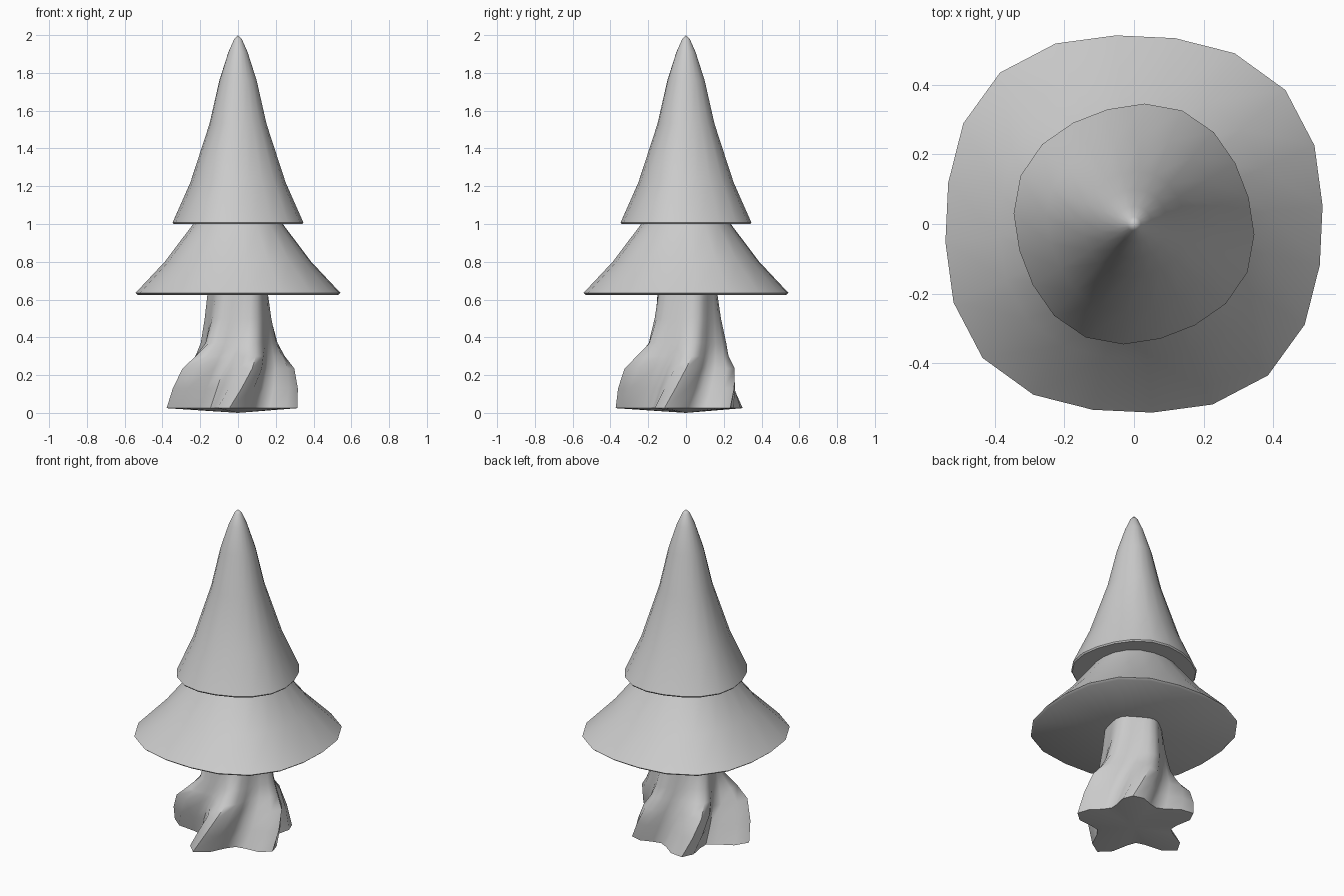
import bpy, bmesh
from math import sin, cos, radians, pi

if "Cube" in bpy.data.objects:
    bpy.data.objects.remove(bpy.data.objects["Cube"])


def loft(name, rings, low, high):
    """Skin a stack of point rings, capped by a fan to the low and high points."""
    bm = bmesh.new()
    loops = [[bm.verts.new(p) for p in ring] for ring in rings]
    n = len(loops[0])
    for a, b in zip(loops, loops[1:]):
        for i in range(n):
            j = (i + 1) % n
            bm.faces.new((a[i], a[j], b[j], b[i]))
    bottom, top = bm.verts.new((0, 0, low)), bm.verts.new((0, 0, high))
    for i in range(n):
        j = (i + 1) % n
        bm.faces.new((bottom, loops[0][j], loops[0][i]))
        bm.faces.new((top, loops[-1][i], loops[-1][j]))
    bmesh.ops.recalc_face_normals(bm, faces=bm.faces)
    mesh = bpy.data.meshes.new(name)
    bm.to_mesh(mesh)
    bm.free()
    obj = bpy.data.objects.new(name, mesh)
    bpy.context.collection.objects.link(obj)
    bpy.context.view_layer.objects.active = obj
    obj.select_set(True)
    bpy.ops.object.shade_smooth_by_angle(angle=radians(50))
    obj.select_set(False)
    return obj


def foliage_ring(z, r, start, peak, wobble, sides=20):
    """Softly four-cornered ring; corners point at the peak angle."""
    pts = []
    for i in range(sides):
        t = radians(start) + 2 * pi * i / sides
        k = r * (1 + wobble * cos(4 * (t - radians(peak))))
        pts.append((k * cos(t), k * sin(t), z))
    return pts


# Root lobes: angle and reach at the ground
LOBES = [(49, 0.31), (121, 0.35), (191, 0.385), (263, 0.375), (340, 0.335)]


def trunk_ring(z, twist, scale, valley, steps=6):
    """Five-lobed ring; scale shrinks the lobes, valley is the radius between."""
    pts = []
    for k, (a0, r0) in enumerate(LOBES):
        a1, r1 = LOBES[(k + 1) % len(LOBES)]
        a1 += 360 if a1 < a0 else 0
        for s in range(steps):
            u = s / steps
            t = radians(a0 + (a1 - a0) * u + twist)
            peak = scale(r0 + (r1 - r0) * u)
            r = valley + (peak - valley) * (0.5 + 0.5 * cos(2 * pi * u)) ** 1.2
            pts.append((r * cos(t), r * sin(t), z))
    return pts


# Twisted trunk with flared roots
loft("trunk", [
    trunk_ring(0.025, 0, lambda r: r, 0.215),
    trunk_ring(0.13, 10, lambda r: r * 0.96, 0.205),
    trunk_ring(0.235, 20, lambda r: r * 0.89, 0.195),
    trunk_ring(0.30, 27, lambda r: 0.7 * r + 0.015, 0.185),
    trunk_ring(0.37, 33, lambda r: 0.215, 0.175),
    trunk_ring(0.50, 40, lambda r: 0.185, 0.16),
    trunk_ring(0.64, 45, lambda r: 0.165, 0.15),
], 0.0, 0.64)

# Wide lower skirt of foliage
loft("lower_foliage", [
    foliage_ring(z, r, -12.5, 43, w) for z, r, w in
    [(0.625, 0.55, 0.035), (0.635, 0.562, 0.035), (0.80, 0.40, 0.03),
     (0.99, 0.25, 0.02), (1.03, 0.225, 0.02)]
], 0.625, 1.04)

# Tall pointed upper foliage
loft("upper_foliage", [
    foliage_ring(z, r, -5, 65, w) for z, r, w in
    [(1.0, 0.34, 0.025), (1.008, 0.346, 0.025), (1.22, 0.252, 0.025),
     (1.53, 0.151, 0.02), (1.76, 0.099, 0.01), (1.91, 0.051, 0),
     (1.98, 0.02, 0)]
], 1.0, 2.0)
